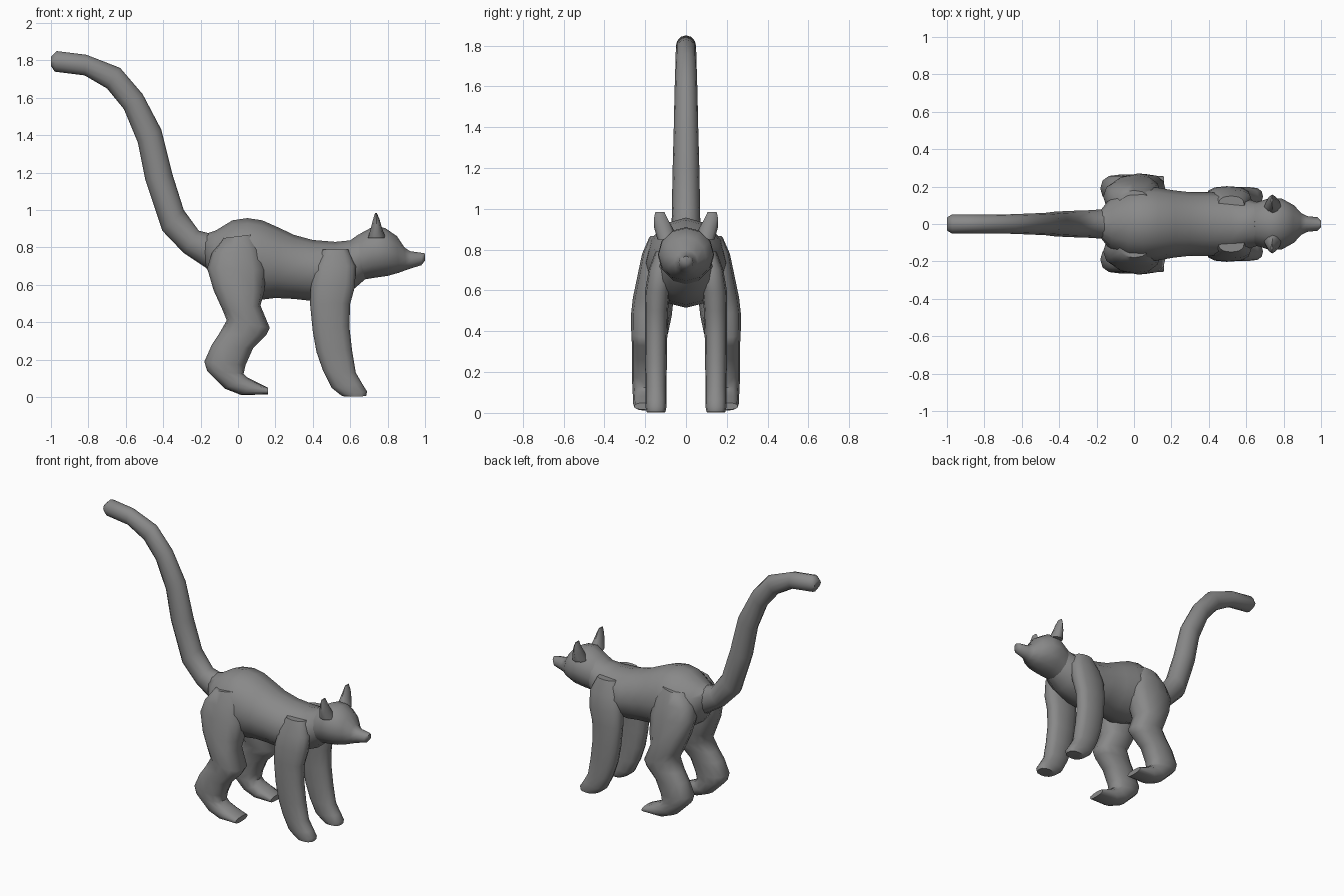
import bpy, bmesh, math

fur = bpy.data.materials.new("grey fur")
fur.diffuse_color = (0.25, 0.25, 0.25, 1)


def loft(name, rings, sides=12, side=1, power=1.0):
    """Skin of oval rings: (x1, z1, x2, z2, y centre, y half width)."""
    bm = bmesh.new()
    loops = []
    for x1, z1, x2, z2, yc, w in rings:
        loop = []
        for i in range(sides):
            t = 2 * math.pi * i / sides
            c, s = math.cos(t), math.sin(t)
            c = math.copysign(abs(c) ** power, c)
            s = math.copysign(abs(s) ** power, s)
            loop.append(bm.verts.new(((x1 + x2) / 2 + c * (x1 - x2) / 2,
                                      side * (yc + s * w),
                                      (z1 + z2) / 2 + c * (z1 - z2) / 2)))
        loops.append(loop)
    for a, b in zip(loops, loops[1:]):
        for i in range(sides):
            j = (i + 1) % sides
            bm.faces.new((a[i], a[j], b[j], b[i]))
    bm.faces.new(loops[0])
    bm.faces.new(loops[-1])
    bmesh.ops.recalc_face_normals(bm, faces=bm.faces)
    me = bpy.data.meshes.new(name)
    bm.to_mesh(me)
    bm.free()
    me.materials.append(fur)
    ob = bpy.data.objects.new(name, me)
    bpy.context.collection.objects.link(ob)
    bpy.ops.object.select_all(action='DESELECT')
    ob.select_set(True)
    bpy.context.view_layer.objects.active = ob
    bpy.ops.object.shade_smooth_by_angle(angle=math.radians(55))
    return ob


# Trunk from rump to neck
loft("body", [
    (-0.18, 0.87, -0.175, 0.70, 0, 0.075),
    (-0.12, 0.89, -0.13, 0.62, 0, 0.14),
    (-0.03, 0.945, -0.04, 0.56, 0, 0.185),
    (0.05, 0.957, 0.05, 0.53, 0, 0.20),
    (0.13, 0.945, 0.12, 0.52, 0, 0.195),
    (0.22, 0.905, 0.20, 0.53, 0, 0.18),
    (0.30, 0.867, 0.30, 0.525, 0, 0.17),
    (0.40, 0.84, 0.39, 0.515, 0, 0.17),
    (0.52, 0.83, 0.50, 0.53, 0, 0.165),
    (0.60, 0.838, 0.61, 0.57, 0, 0.135),
    (0.645, 0.87, 0.68, 0.63, 0, 0.115)])

# Head tapering into the snout
loft("head", [
    (0.60, 0.838, 0.62, 0.62, 0, 0.11),
    (0.655, 0.875, 0.68, 0.63, 0, 0.12),
    (0.72, 0.91, 0.73, 0.638, 0, 0.138),
    (0.785, 0.905, 0.80, 0.648, 0, 0.135),
    (0.85, 0.86, 0.86, 0.665, 0, 0.10),
    (0.89, 0.80, 0.90, 0.68, 0, 0.058),
    (0.92, 0.78, 0.93, 0.69, 0, 0.042),
    (0.985, 0.771, 0.98, 0.705, 0, 0.036),
    (1.0, 0.768, 1.0, 0.73, 0, 0.018)])

# Raised tail
loft("tail", [
    (-1.0, 1.82, -1.0, 1.77, 0, 0.035),
    (-0.97, 1.85, -0.98, 1.74, 0, 0.05),
    (-0.81, 1.83, -0.82, 1.72, 0, 0.05),
    (-0.63, 1.76, -0.70, 1.65, 0, 0.052),
    (-0.51, 1.62, -0.61, 1.54, 0, 0.056),
    (-0.41, 1.43, -0.535, 1.36, 0, 0.06),
    (-0.35, 1.19, -0.495, 1.16, 0, 0.066),
    (-0.29, 1.0, -0.405, 0.89, 0, 0.07),
    (-0.21, 0.89, -0.29, 0.77, 0, 0.073),
    (-0.13, 0.87, -0.17, 0.69, 0, 0.08)])

for tag, s in (("left", 1), ("right", -1)):
    # Hind leg: thigh, knee, hock, foot
    loft(tag + "_hind_leg", [
        (-0.08, 0.85, 0.08, 0.87, 0.11, 0.07),
        (-0.14, 0.77, 0.12, 0.79, 0.13, 0.085),
        (-0.165, 0.69, 0.15, 0.68, 0.145, 0.09),
        (-0.13, 0.57, 0.14, 0.56, 0.16, 0.10),
        (-0.08, 0.46, 0.12, 0.49, 0.17, 0.10),
        (-0.06, 0.41, 0.17, 0.37, 0.178, 0.09),
        (-0.10, 0.34, 0.15, 0.33, 0.185, 0.08),
        (-0.14, 0.28, 0.08, 0.26, 0.19, 0.075),
        (-0.18, 0.19, 0.04, 0.17, 0.19, 0.075),
        (-0.165, 0.14, 0.03, 0.125, 0.19, 0.073),
        (-0.07, 0.045, 0.05, 0.105, 0.19, 0.07),
        (0.02, 0.01, 0.09, 0.085, 0.19, 0.07),
        (0.16, 0.015, 0.16, 0.05, 0.19, 0.065)], side=s, power=0.8)
    # Front leg: shoulder to paw
    loft(tag + "_front_leg", [
        (0.45, 0.79, 0.59, 0.79, 0.10, 0.05),
        (0.41, 0.70, 0.63, 0.70, 0.125, 0.058),
        (0.39, 0.61, 0.625, 0.59, 0.14, 0.06),
        (0.385, 0.50, 0.60, 0.50, 0.145, 0.057),
        (0.40, 0.35, 0.595, 0.38, 0.147, 0.055),
        (0.42, 0.24, 0.61, 0.25, 0.147, 0.053),
        (0.455, 0.14, 0.63, 0.13, 0.147, 0.052),
        (0.50, 0.05, 0.665, 0.07, 0.147, 0.052),
        (0.55, 0.01, 0.69, 0.03, 0.147, 0.05),
        (0.57, 0.002, 0.685, 0.005, 0.147, 0.046)], side=s, power=0.8)
    # Pointed ear
    loft(tag + "_ear", [
        (0.695, 0.85, 0.79, 0.85, 0.09, 0.05),
        (0.712, 0.91, 0.768, 0.91, 0.112, 0.045),
        (0.722, 0.95, 0.757, 0.95, 0.124, 0.034),
        (0.733, 0.985, 0.742, 0.985, 0.128, 0.022)], sides=8, side=s)
